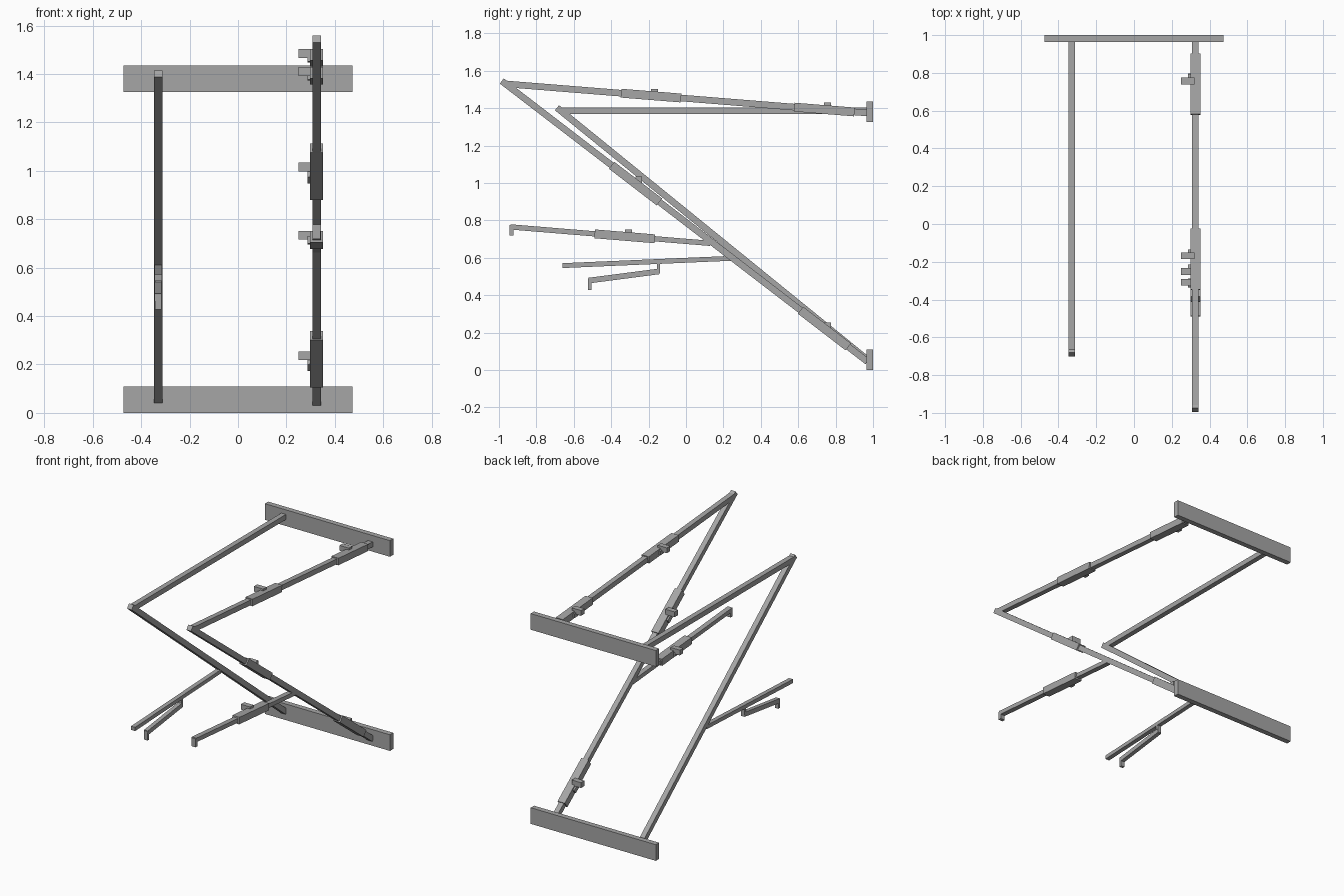
import bpy
import math
from mathutils import Vector

old = bpy.data.objects.get("Cube")
if old:
    bpy.data.objects.remove(old, do_unlink=True)

steel = bpy.data.materials.new("grey_steel")
steel.use_nodes = True
GREY = (0.38, 0.38, 0.38, 1)
steel.diffuse_color = GREY
steel.node_tree.nodes["Principled BSDF"].inputs["Base Color"].default_value = GREY


def box(name, centre, size, tilt=0):
    """Box with its tilt about the x axis."""
    bpy.ops.mesh.primitive_cube_add(size=1, location=centre, rotation=(tilt, 0, 0))
    ob = bpy.context.object
    ob.name = name
    ob.scale = size
    bpy.ops.object.transform_apply(location=False, rotation=False, scale=True)
    ob.data.materials.append(steel)
    return ob


def bar(name, x, start, end, width=0.035, depth=0.035):
    """Straight square bar between two (y, z) points."""
    a, b = Vector(start), Vector(end)
    d, mid = b - a, (a + b) / 2
    return box(name, (x, mid.x, mid.y), (width, d.length, depth), math.atan2(d.y, d.x))


def sleeve(name, start, end, y, knob_y, knob_top):
    """Thicker sleeve on a bar, with side plate and knob on the inner side."""
    a, b = Vector(start), Vector(end)
    d = b - a
    z = a.y + (y - a.x) * d.y / d.x
    tilt = math.atan2(d.y, d.x)
    box(name, (LEFT, y, z), (0.054, 0.322, 0.047), tilt)
    box(name + "_side_plate", (LEFT - 0.031, y + 0.015 * d.x, z + 0.015 * d.y),
        (0.014, 0.045, 0.03), tilt)
    box(name + "_knob", (0.285, knob_y, knob_top - 0.018), (0.07, 0.036, 0.036))


LEFT, RIGHT = 0.325, -0.33

# Back mounting plates
for name, z in (("lower_back_plate", 0.055), ("upper_back_plate", 1.38)):
    box(name, (0, 0.982, z), (0.945, 0.036, 0.11))

# Left frame: sloping strut, roof bar and arm
strut = ((-0.985, 1.545), (0.97, 0.045))
roof = ((-0.97, 1.53), (0.97, 1.374))
arm = ((-0.94, 0.765), (0.13, 0.677))
bar("left_strut", LEFT, *strut)
bar("left_roof_bar", LEFT, *roof)
bar("left_arm", LEFT, *arm, depth=0.028)
box("left_arm_hook", (LEFT, -0.933, 0.747), (0.033, 0.022, 0.058))

# Sliding sleeves with knobs
sleeve("strut_upper_sleeve", *strut, -0.27, -0.252, 1.034)
sleeve("strut_lower_sleeve", *strut, 0.74, 0.757, 0.254)
sleeve("roof_front_sleeve", *roof, -0.187, -0.168, 1.503)
sleeve("roof_rear_sleeve", *roof, 0.74, 0.757, 1.429)
sleeve("arm_sleeve", *arm, -0.328, -0.308, 0.752)

# Right frame: strut, roof bar and arm
bar("right_strut", RIGHT, (-0.69, 1.402), (0.97, 0.055))
bar("right_roof_bar", RIGHT, (-0.67, 1.387), (0.97, 1.387))
bar("right_arm", RIGHT, (-0.66, 0.558), (0.265, 0.598), width=0.03, depth=0.026)

# Small hooked rod hanging below the right arm
box("hanger", (RIGHT, -0.148, 0.55), (0.026, 0.016, 0.064))
bar("hanging_rod", RIGHT, (-0.52, 0.478), (-0.144, 0.527), width=0.028, depth=0.03)
box("hanging_rod_hook", (RIGHT, -0.514, 0.458), (0.026, 0.018, 0.06))
